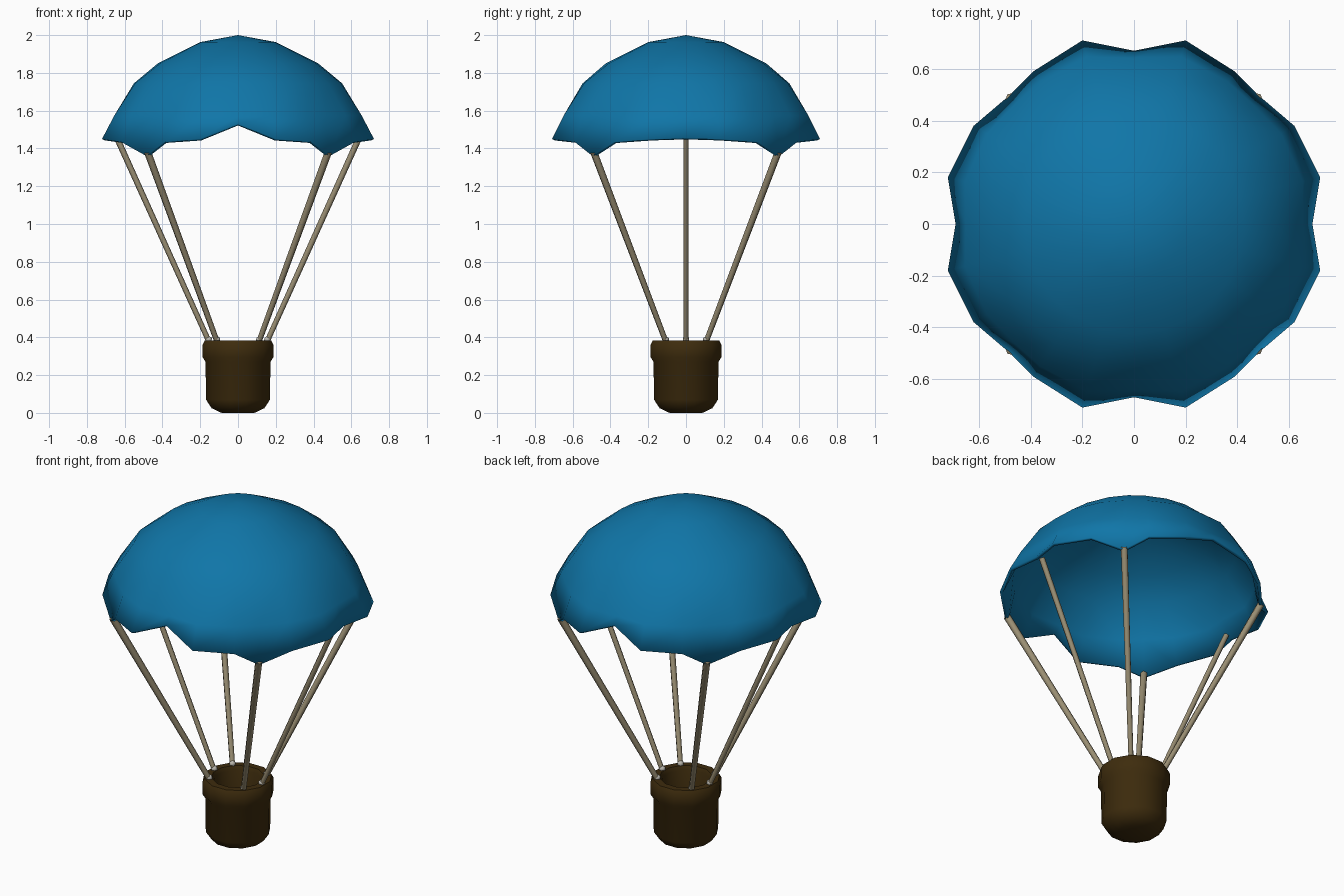
import bpy, bmesh, math
from mathutils import Vector

cube = bpy.data.objects.get("Cube")
if cube:
    bpy.data.objects.remove(cube)


def material(name, rgb):
    m = bpy.data.materials.new(name)
    m.use_nodes = True
    m.diffuse_color = (*rgb, 1)
    bsdf = m.node_tree.nodes["Principled BSDF"]
    bsdf.inputs["Base Color"].default_value = (*rgb, 1)
    bsdf.inputs["Roughness"].default_value = 0.8
    return m


blue = material("canopy blue", (0.005, 0.18, 0.39))
brown = material("basket brown", (0.048, 0.025, 0.004))
tan = material("rope tan", (0.32, 0.27, 0.17))
pale = material("knot grey", (0.5, 0.48, 0.43))


def finish(bm, name, mat, angle=40):
    bmesh.ops.recalc_face_normals(bm, faces=bm.faces)
    mesh = bpy.data.meshes.new(name)
    bm.to_mesh(mesh)
    bm.free()
    mesh.materials.append(mat)
    ob = bpy.data.objects.new(name, mesh)
    bpy.context.collection.objects.link(ob)
    bpy.ops.object.select_all(action="DESELECT")
    ob.select_set(True)
    bpy.context.view_layer.objects.active = ob
    bpy.ops.object.shade_smooth_by_angle(angle=math.radians(angle))
    return ob


def loft(bm, rings):
    """Join rings of points with quads; return the vertex rings."""
    loops = [[bm.verts.new(p) for p in ring] for ring in rings]
    for a, b in zip(loops, loops[1:]):
        n = len(a)
        for i in range(n):
            j = (i + 1) % n
            bm.faces.new((a[i], a[j], b[j], b[i]))
    return loops


# Canopy: scalloped hem, one quarter mirrored around, pulled down at the ropes
quarter = [(0.69, 0, 1.455), (0.72, 0.18, 1.45), (0.62, 0.38, 1.435),
           (0.485, 0.495, 1.36), (0.39, 0.59, 1.435), (0.2, 0.71, 1.45),
           (0, 0.67, 1.53)]
half = quarter + [(-x, y, z) for x, y, z in quarter[-2::-1]]
hem = half + [(x, -y, z) for x, y, z in half[-2:0:-1]]

# Dome rings: radius, height, share of the hem's in-and-out ripple
dome = [(0.66, 1.575, 0.45), (0.555, 1.745, 0.2), (0.425, 1.85, 0), (0.2, 1.963, 0)]
rings = [hem]
for radius, height, ripple in dome:
    ring = []
    for x, y, z in hem:
        r = math.hypot(x, y)
        grow = (radius + ripple * (r - 0.71)) / r
        ring.append((x * grow, y * grow, height))
    rings.append(ring)

bm = bmesh.new()
top = loft(bm, rings)[-1]
crown = bm.verts.new((0, 0, 2))
for i, v in enumerate(top):
    bm.faces.new((v, top[(i + 1) % len(top)], crown))
canopy = finish(bm, "canopy", blue)
# Make sure the shell grows inward
if canopy.data.polygons[-1].normal.z < 0:
    canopy.data.flip_normals()
shell = canopy.modifiers.new("cloth thickness", "SOLIDIFY")
shell.thickness = 0.018
shell.offset = -1

# Basket: closed outside-to-inside profile turned around the z axis
profile = [(0.09, 0), (0.145, 0.025), (0.175, 0.07), (0.178, 0.27),
           (0.194, 0.295), (0.194, 0.36), (0.182, 0.383),
           (0.142, 0.383), (0.132, 0.36), (0.132, 0.08)]
sides = 12
bm = bmesh.new()
turns = [2 * math.pi * (i + 0.5) / sides for i in range(sides)]
loops = loft(bm, [[(r * math.cos(a), r * math.sin(a), z) for a in turns]
                  for r, z in profile])
bm.faces.new(loops[0])
bm.faces.new(loops[-1])
finish(bm, "basket", brown, 50)


# Ropes and the knots tying them to the basket lip
def rope(name, low, high, r_low, r_high):
    low, high = Vector(low), Vector(high)
    bm = bmesh.new()
    bmesh.ops.create_cone(bm, cap_ends=True, segments=6, radius1=r_low,
                          radius2=r_high, depth=(high - low).length)
    ob = finish(bm, name, tan, 65)
    ob.location = (low + high) / 2
    ob.rotation_euler = (high - low).to_track_quat("Z", "Y").to_euler()

    bm = bmesh.new()
    bmesh.ops.create_icosphere(bm, subdivisions=1, radius=0.02)
    knot = finish(bm, name + "_knot", pale, 65)
    knot.location = low + Vector((0, 0, 0.008))


for sx, side in ((1, "left"), (-1, "right")):
    rope("side_rope_" + side, (sx * 0.155, 0, 0.38), (sx * 0.645, 0, 1.465), 0.014, 0.016)
    for sy, end in ((-1, "front"), (1, "back")):
        rope(f"{end}_rope_{side}", (sx * 0.112, sy * 0.108, 0.38),
             (sx * 0.478, sy * 0.488, 1.38), 0.015, 0.02)
